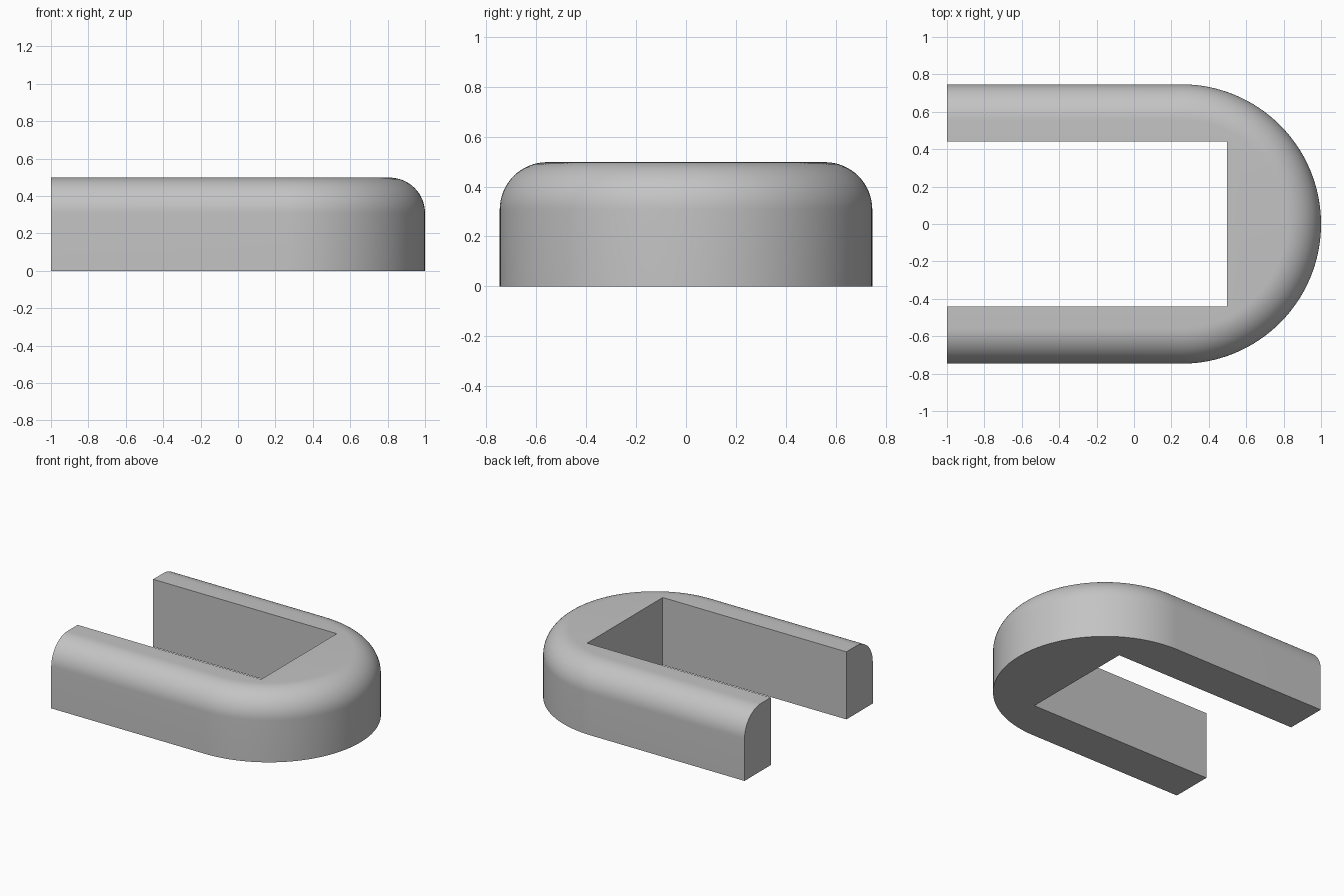
import bpy
import bmesh
from math import sin, cos, pi, radians

cube = bpy.data.objects.get("Cube")
if cube:
    bpy.data.objects.remove(cube, do_unlink=True)

OUTER, HEIGHT, FILLET = 0.747, 0.498, 0.19
INNER_Y, INNER_X = 0.44, 0.498
CENTRE_X = 1 - OUTER
ARC_STEPS, FILLET_STEPS = 64, 16


def outline(bm, inset, z):
    """Open U-shaped outline, drawn from the front arm tip to the back one."""
    r = OUTER - inset
    points = [(-1, -r)]
    for i in range(ARC_STEPS + 1):
        a = -pi / 2 + pi * i / ARC_STEPS
        points.append((CENTRE_X + r * cos(a), r * sin(a)))
    points.append((-1, r))
    return [bm.verts.new((x, y, z)) for x, y in points]


def opening(bm, z):
    """Corners of the rectangular slot, from the back tip to the front one."""
    corners = [(-1, INNER_Y), (INNER_X, INNER_Y), (INNER_X, -INNER_Y), (-1, -INNER_Y)]
    return [bm.verts.new((x, y, z)) for x, y in corners]


bm = bmesh.new()

# Outer wall and rounded top edge
rings = [outline(bm, 0, 0)]
for i in range(FILLET_STEPS + 1):
    a = pi / 2 * i / FILLET_STEPS
    rings.append(outline(bm, FILLET * (1 - cos(a)), HEIGHT - FILLET * (1 - sin(a))))
for low, high in zip(rings, rings[1:]):
    for i in range(len(low) - 1):
        bm.faces.new((low[i], low[i + 1], high[i + 1], high[i]))

# Slot walls, flat top and underside
slot_low, slot_high = opening(bm, 0), opening(bm, HEIGHT)
for i in range(3):
    bm.faces.new((slot_low[i], slot_low[i + 1], slot_high[i + 1], slot_high[i]))
bm.faces.new(rings[-1] + slot_high)
bm.faces.new(rings[0] + slot_low)

# Flat arm tips
for end, corner in ((0, 3), (-1, 0)):
    bm.faces.new([ring[end] for ring in rings] + [slot_high[corner], slot_low[corner]])

bmesh.ops.recalc_face_normals(bm, faces=bm.faces)
mesh = bpy.data.meshes.new("rounded_u_body")
bm.to_mesh(mesh)
bm.free()

body = bpy.data.objects.new("rounded_u_body", mesh)
bpy.context.collection.objects.link(body)

# Plain grey finish
grey = bpy.data.materials.new("plain grey")
grey.use_nodes = True
colour = (0.55, 0.55, 0.55, 1)
grey.diffuse_color = colour
grey.node_tree.nodes["Principled BSDF"].inputs["Base Color"].default_value = colour
mesh.materials.append(grey)

bpy.context.view_layer.objects.active = body
body.select_set(True)
bpy.ops.object.shade_smooth_by_angle(angle=radians(30))
